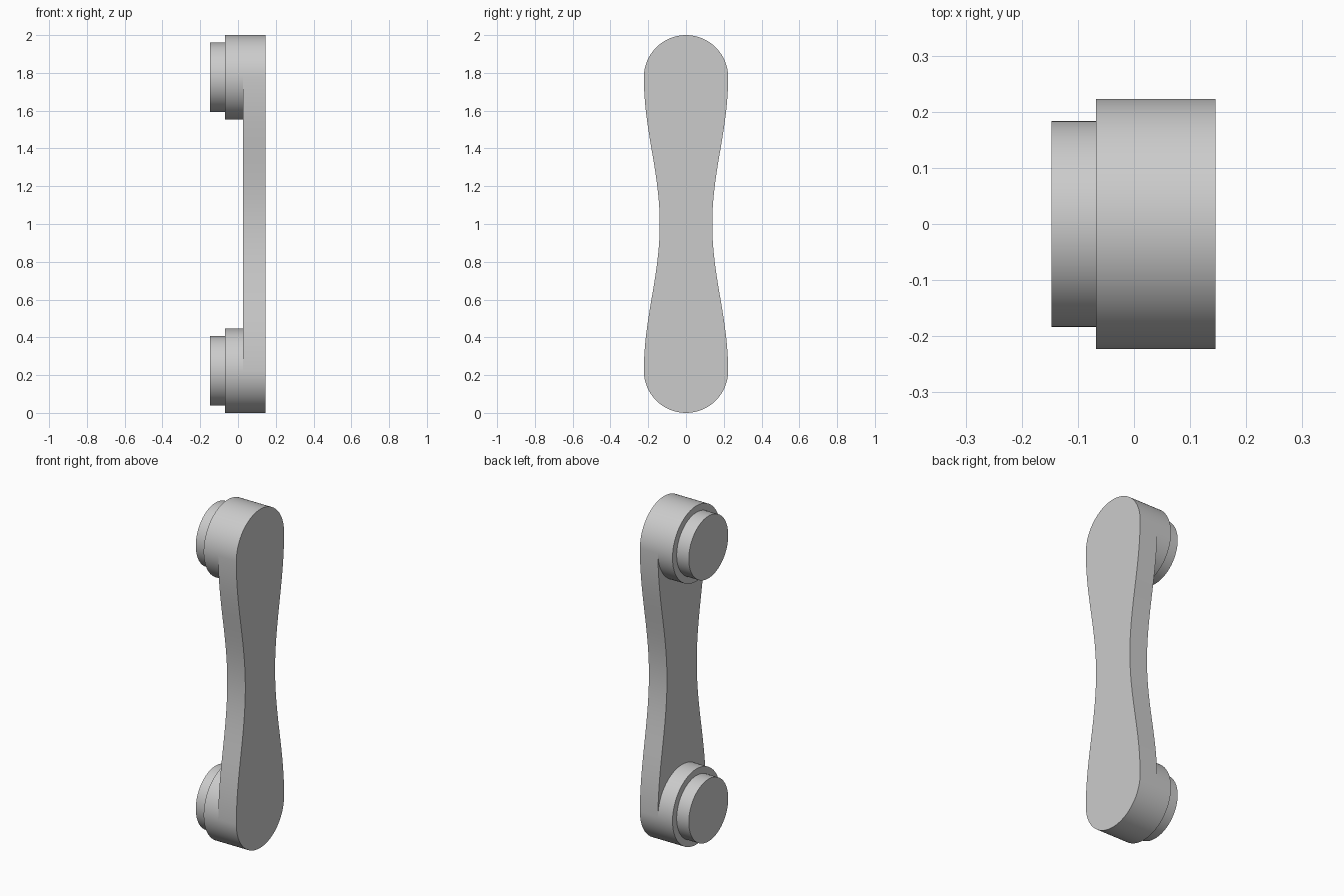
import bpy, bmesh, math

cube = bpy.data.objects.get("Cube")
if cube:
    bpy.data.objects.remove(cube, do_unlink=True)

grey = bpy.data.materials.new("plain grey")
grey.use_nodes = True
colour = (0.6, 0.6, 0.6, 1)
grey.diffuse_color = colour
grey.node_tree.nodes["Principled BSDF"].inputs["Base Color"].default_value = colour

R = 0.223        # radius of the rounded ends
WAIST = 0.139    # half width at the middle
LOW, HIGH = R, 2 - R


def prism(name, outline, x0, x1):
    """Extrude a (y, z) outline from x0 to x1."""
    bm = bmesh.new()
    face = bm.faces.new([bm.verts.new((x0, y, z)) for y, z in outline])
    out = bmesh.ops.extrude_face_region(bm, geom=[face])
    moved = [v for v in out["geom"] if isinstance(v, bmesh.types.BMVert)]
    bmesh.ops.translate(bm, verts=moved, vec=(x1 - x0, 0, 0))
    bmesh.ops.recalc_face_normals(bm, faces=bm.faces)
    mesh = bpy.data.meshes.new(name)
    bm.to_mesh(mesh)
    bm.free()
    mesh.materials.append(grey)
    obj = bpy.data.objects.new(name, mesh)
    bpy.context.collection.objects.link(obj)
    bpy.ops.object.select_all(action="DESELECT")
    obj.select_set(True)
    bpy.context.view_layer.objects.active = obj
    bpy.ops.object.shade_smooth_by_angle(angle=math.radians(30))
    return obj


def arc(radius, z, start, end, steps):
    angles = [start + (end - start) * i / steps for i in range(steps + 1)]
    return [(radius * math.cos(a), z + radius * math.sin(a)) for a in angles]


def circle(radius, z):
    return arc(radius, z, 0, 2 * math.pi, 96)[:-1]


# Grip plate: round ends joined by gently waisted sides
N = 48
side = []
for i in range(1, N):
    t = i / N
    y = (R + WAIST) / 2 + (R - WAIST) / 2 * math.cos(2 * math.pi * t)
    side.append((y, LOW + (HIGH - LOW) * t))
outline = arc(R, LOW, math.pi, 2 * math.pi, N) + side
outline += arc(R, HIGH, 0, math.pi, N) + [(-y, z) for y, z in reversed(side)]
prism("grip_plate", outline, 0.027, 0.145)

# Stepped mounting posts at both ends
for end, z in (("lower", LOW), ("upper", HIGH)):
    prism(end + "_post", circle(R, z), -0.068, 0.027)
    prism(end + "_post_foot", circle(0.184, z), -0.147, -0.068)
